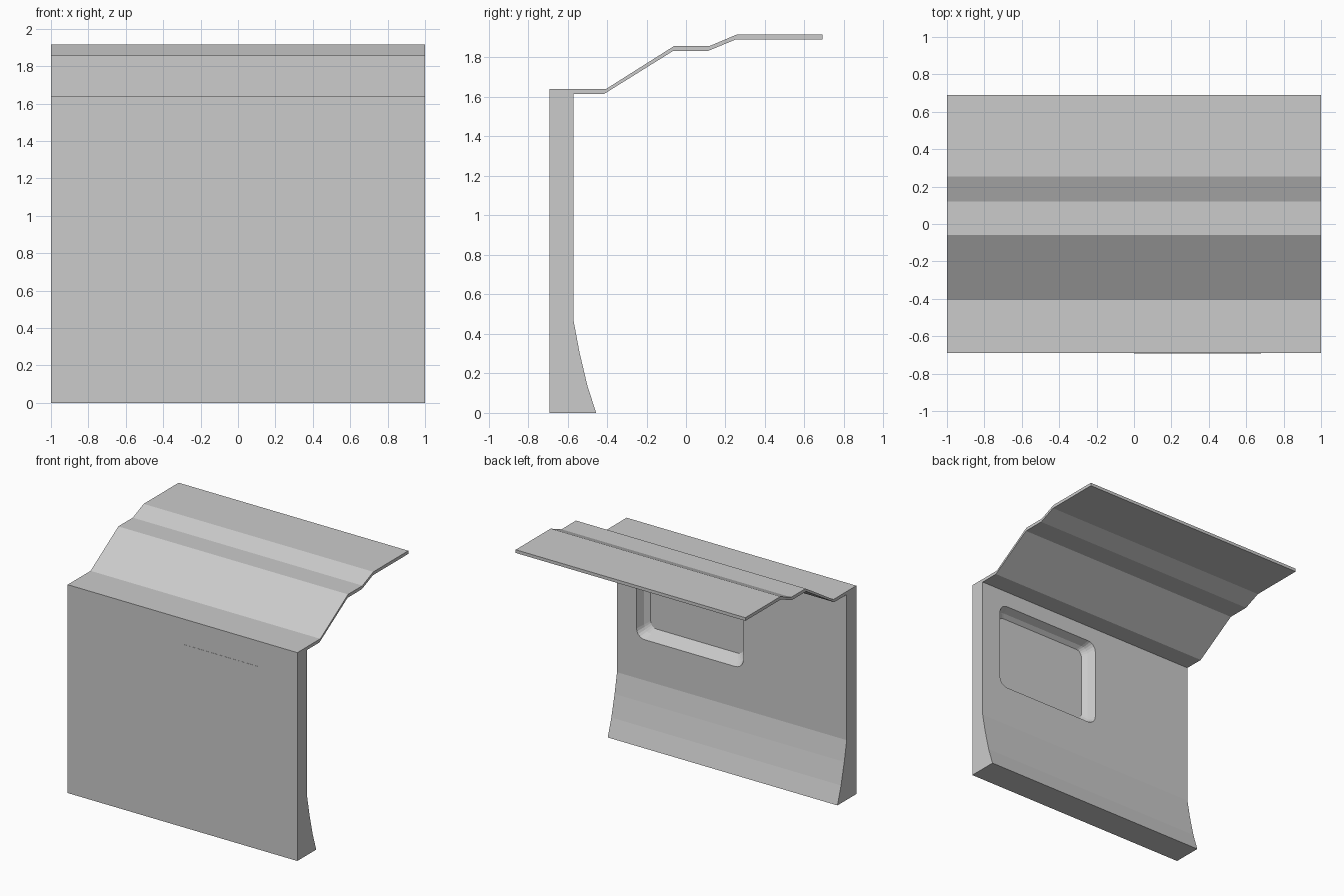
import bpy, bmesh, math

if "Cube" in bpy.data.objects:
    bpy.data.objects.remove(bpy.data.objects["Cube"])


def make_object(name, bm):
    bmesh.ops.recalc_face_normals(bm, faces=bm.faces)
    mesh = bpy.data.meshes.new(name)
    bm.to_mesh(mesh)
    bm.free()
    ob = bpy.data.objects.new(name, mesh)
    bpy.context.collection.objects.link(ob)
    return ob


def extrude_profile(name, points):
    """Extrude a (y, z) profile across the full width."""
    bm = bmesh.new()
    face = bm.faces.new([bm.verts.new((-1, y, z)) for y, z in points])
    res = bmesh.ops.extrude_face_region(bm, geom=[face])
    for g in res["geom"]:
        if isinstance(g, bmesh.types.BMVert):
            g.co.x = 1
    return make_object(name, bm)


def rounded_ring(bm, y, x0, x1, z0, z1, r, steps=5):
    """Rounded rectangle of vertices in the xz plane."""
    centres = [(x1 - r, z1 - r), (x0 + r, z1 - r), (x0 + r, z0 + r), (x1 - r, z0 + r)]
    ring = []
    for k, (cx, cz) in enumerate(centres):
        for i in range(steps + 1):
            a = math.pi / 2 * (k + i / steps)
            ring.append(bm.verts.new((cx + r * math.cos(a), y, cz + r * math.sin(a))))
    return ring


def loft(name, rings_spec):
    bm = bmesh.new()
    rings = [rounded_ring(bm, *spec) for spec in rings_spec]
    for a, b in zip(rings, rings[1:]):
        for i in range(len(a)):
            j = (i + 1) % len(a)
            bm.faces.new((a[i], a[j], b[j], b[i]))
    bm.faces.new(rings[0])
    bm.faces.new(rings[-1])
    return make_object(name, bm)


# Side wall with flared base and the stepped roof in one profile
shell = extrude_profile("wall_and_roof", [
    (-0.69, 0), (-0.455, 0), (-0.50, 0.14), (-0.54, 0.31), (-0.57, 0.47),
    (-0.57, 1.615), (-0.415, 1.615), (-0.065, 1.833), (0.112, 1.833),
    (0.25, 1.89), (0.69, 1.89), (0.69, 1.915), (0.255, 1.915),
    (0.12, 1.858), (-0.06, 1.858), (-0.405, 1.64), (-0.69, 1.64)])

# Tapered window recess on the inside of the wall
cutter = loft("recess_cutter", [
    (-0.50, -0.10, 0.83, 0.79, 1.49, 0.07),
    (-0.57, -0.10, 0.83, 0.79, 1.49, 0.07),
    (-0.63, -0.075, 0.805, 0.815, 1.465, 0.06),
    (-0.66, -0.04, 0.77, 0.85, 1.44, 0.05)])
cutter.hide_render = True
cutter.hide_set(True)
mod = shell.modifiers.new("window_recess", "BOOLEAN")
mod.operation = "DIFFERENCE"
mod.solver = "EXACT"
mod.object = cutter

# Nearly flush window pane on the outside
loft("window_pane", [
    (-0.68, 0.0, 0.68, 0.86, 1.44, 0.01),
    (-0.6915, 0.0, 0.68, 0.86, 1.44, 0.01)])
